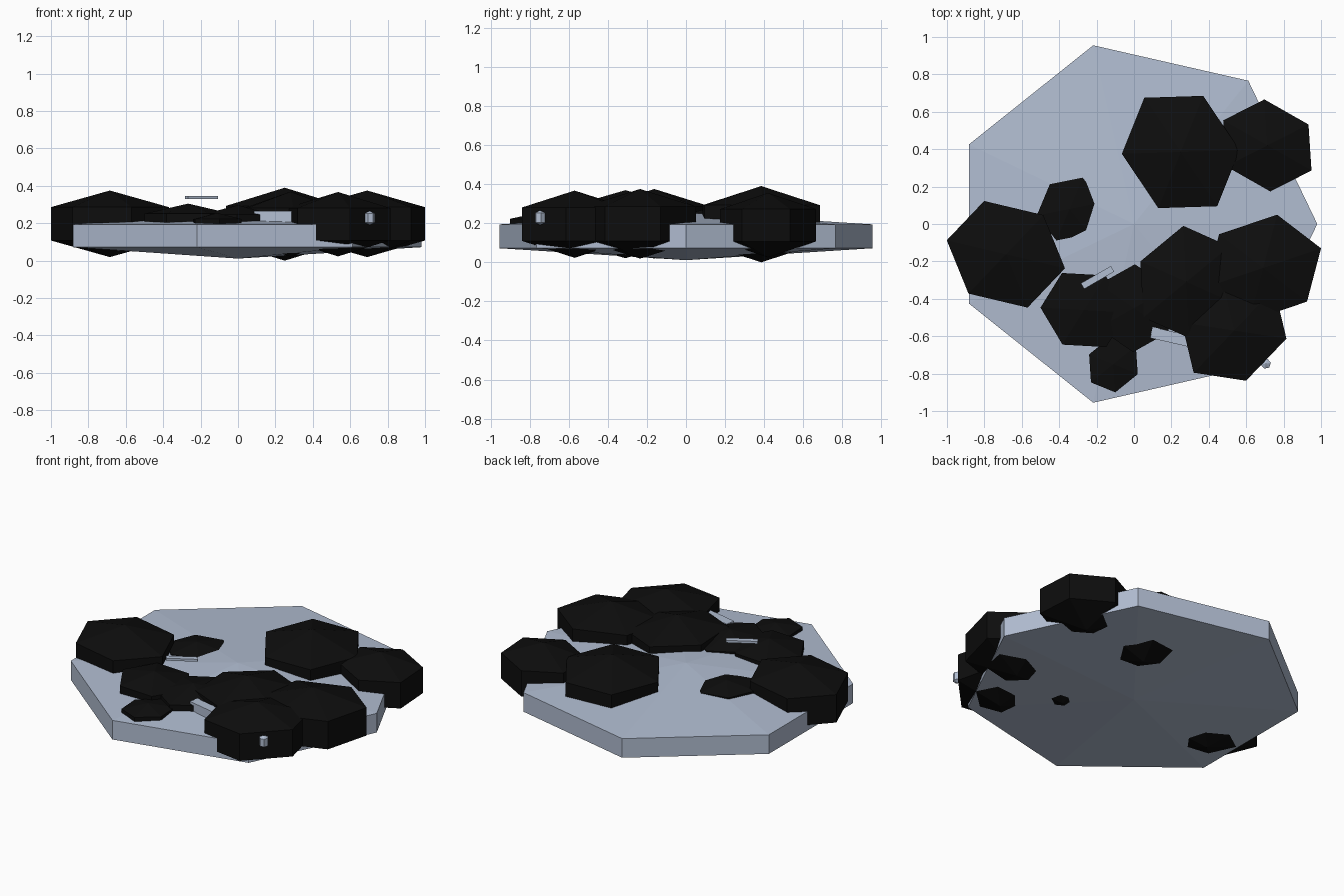
import bpy, bmesh
from math import cos, sin, tau, sqrt, radians
from mathutils import Vector, Matrix

cube = bpy.data.objects.get("Cube")
if cube:
    bpy.data.objects.remove(cube)


def material(name, rgb):
    m = bpy.data.materials.new(name)
    m.use_nodes = True
    m.diffuse_color = (*rgb, 1)
    m.node_tree.nodes["Principled BSDF"].inputs["Base Color"].default_value = (*rgb, 1)
    return m


GREY = material("pale blue grey", (0.44, 0.51, 0.64))
BLACK = material("near black", (0.004, 0.004, 0.004))


def finish(name, bm, mat):
    bmesh.ops.recalc_face_normals(bm, faces=bm.faces)
    mesh = bpy.data.meshes.new(name)
    bm.to_mesh(mesh)
    bm.free()
    mesh.materials.append(mat)
    obj = bpy.data.objects.new(name, mesh)
    bpy.context.collection.objects.link(obj)
    return obj


def gem(name, mat, sides, centre, axis_a, axis_b, half, rim=0.5):
    """Faceted slab: a prism band closed by a shallow cone above and below."""
    bm = bmesh.new()
    c, a, b = Vector(centre), Vector((*axis_a, 0)), Vector((*axis_b, 0))
    rings = []
    for s in (-1, 1):
        rings.append([bm.verts.new(c + a * cos(tau * k / sides) + b * sin(tau * k / sides)
                                   + Vector((0, 0, s * half * rim))) for k in range(sides)])
    tips = [bm.verts.new(c + Vector((0, 0, s * half))) for s in (-1, 1)]
    low, high = rings
    for k in range(sides):
        j = (k + 1) % sides
        bm.faces.new((low[k], low[j], high[j], high[k]))
        for ring, tip in zip(rings, tips):
            bm.faces.new((ring[k], ring[j], tip))
    return finish(name, bm, mat)


def slab(name, centre, size, turn):
    bm = bmesh.new()
    bmesh.ops.create_cube(bm, size=1, matrix=Matrix.Translation(centre)
                          @ Matrix.Rotation(radians(turn), 4, "Z")
                          @ Matrix.Diagonal((*size, 1)))
    return finish(name, bm, GREY)


# Seven-sided ground plate
gem("ground_plate", GREY, 7, (0, 0, 0.133), (0.98, 0), (0, 0.98), 0.122)

# Stretched six-sided rocks: centre, two neighbouring corners, height centre, half height
rocks = {
    "back_rock": ((0.25, 0.385), (0.315, 0.01), (0.12, 0.3), 0.195, 0.195),
    "back_side_rock": ((0.713, 0.42), (0.22, 0.112), (-0.016, 0.246), 0.19, 0.165),
    "outer_rock": ((-0.685, -0.162), (0.316, -0.075), (0.2, 0.21), 0.197, 0.178),
    "small_inner_rock": ((-0.345, 0.08), (0.175, 0.035), (0.07, 0.168), 0.197, 0.07),
    "side_rock": ((0.69, -0.235), (0.31, 0.105), (0.075, 0.285), 0.197, 0.178),
    "front_rock": ((0.535, -0.57), (0.28, -0.043), (0.216, 0.225), 0.195, 0.172),
    "middle_rock": ((0.28, -0.31), (0.23, 0.19), (-0.016, 0.3), 0.195, 0.174),
    "inner_rock": ((0.0, -0.45), (0.19, 0.107), (0.005, 0.235), 0.197, 0.1),
    "front_inner_rock": ((-0.267, -0.46), (0.233, -0.013), (0.115, 0.185), 0.197, 0.108),
    "small_front_rock": ((-0.11, -0.75), (0.13, -0.053), (0.12, 0.097), 0.19, 0.065),
}
for name, (pos, u, w, z, half) in rocks.items():
    u, w = Vector(u), Vector(w)
    gem(name, BLACK, 6, (*pos, z), u, (w - u / 2) * 2 / sqrt(3), half)

# Pale slabs and the small lamp-like stone at the front
slab("floating_slab", (-0.195, -0.286, 0.338), (0.185, 0.035, 0.015), 30)
slab("tucked_slab", (0.21, -0.607, 0.235), (0.24, 0.06, 0.06), -13)
gem("small_pale_stone", GREY, 6, (0.705, -0.747, 0.228), (0.027, 0.005), (-0.005, 0.027), 0.038, 0.65)
